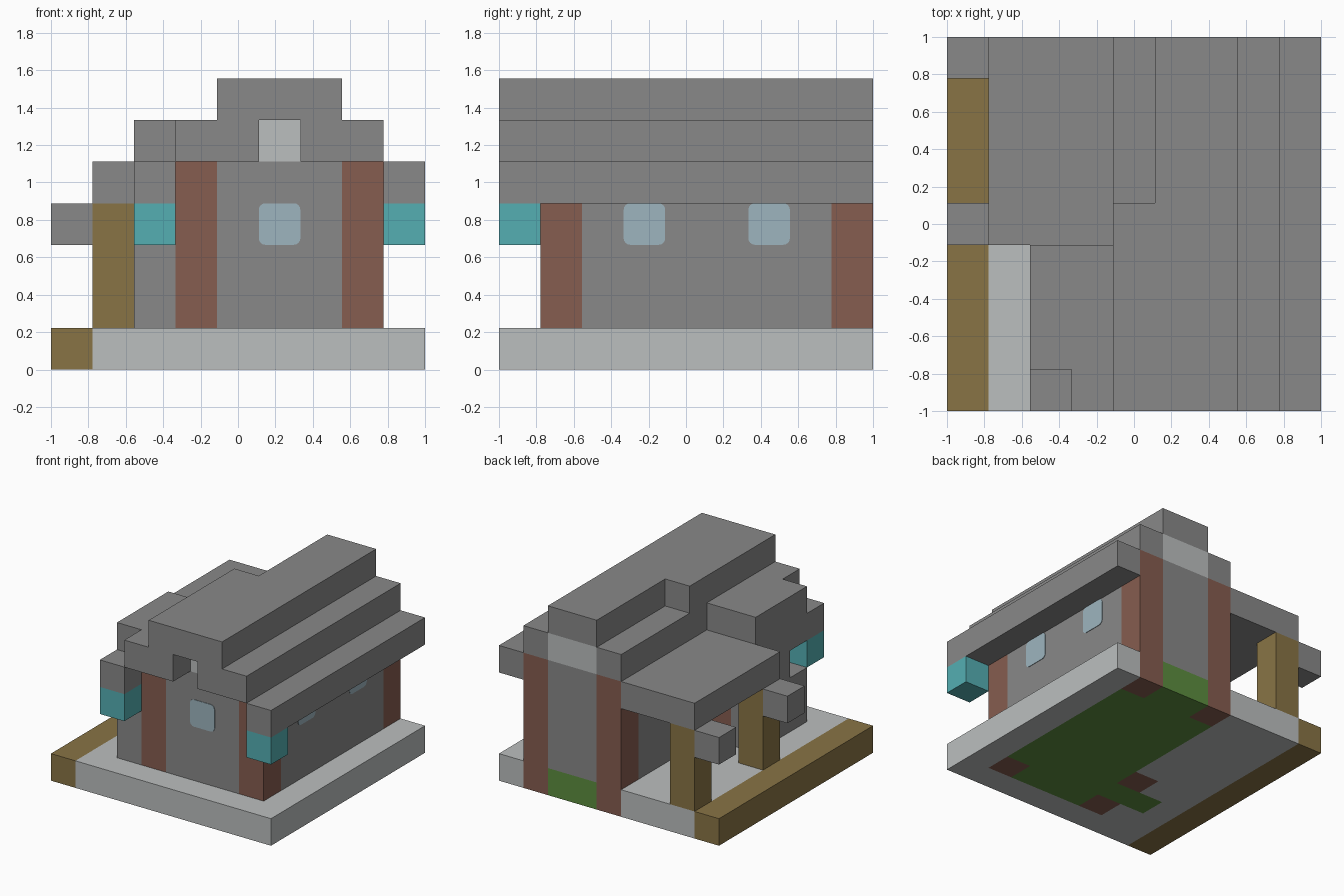
import bpy, bmesh
from mathutils import Matrix, Vector

default = bpy.data.objects.get("Cube")
if default:
    bpy.data.objects.remove(default, do_unlink=True)

U = 2 / 9  # one building unit; the plot is nine units square


def material(name, rgb):
    m = bpy.data.materials.new(name)
    m.use_nodes = True
    color = (*rgb, 1)
    m.diffuse_color = color
    m.node_tree.nodes["Principled BSDF"].inputs["Base Color"].default_value = color
    return m


STONE = material("grey_stone", (0.25, 0.25, 0.25))
PALE = material("pale_stone", (0.50, 0.52, 0.52))
BRICK = material("red_brick", (0.24, 0.11, 0.08))
WOOD = material("brown_wood", (0.25, 0.175, 0.06))
LAMP = material("turquoise", (0.09, 0.43, 0.45))
GLASS = material("pale_blue_glass", (0.34, 0.46, 0.52))
GRASS = material("green_ground", (0.11, 0.27, 0.05))


def finish(name, bm, mat):
    mesh = bpy.data.meshes.new(name)
    bm.to_mesh(mesh)
    bm.free()
    mesh.materials.append(mat)
    obj = bpy.data.objects.new(name, mesh)
    bpy.context.collection.objects.link(obj)
    return obj


def blocks(name, mat, *boxes):
    """Boxes given as inclusive unit ranges: (x range, y range, z range)."""
    bm = bmesh.new()
    for box in boxes:
        ranges = [r if isinstance(r, tuple) else (r, r) for r in box]
        size = Vector([(b - a + 1) * U for a, b in ranges])
        low = Vector([a * U for a, b in ranges]) - Vector((1, 1, 0))
        bmesh.ops.create_cube(bm, size=1, matrix=Matrix.Translation(low + size / 2)
                              @ Matrix.Diagonal((*size, 1)))
    return finish(name, bm, mat)


def window(name, center, turn):
    """Thin round-cornered pane; turn is its rotation about z."""
    bm = bmesh.new()
    bmesh.ops.create_cube(bm, size=1, matrix=Matrix.Diagonal((U, 0.008, U, 1)))
    corners = [e for e in bm.edges
               if abs(e.verts[0].co.y - e.verts[1].co.y) > 0.001]
    bmesh.ops.bevel(bm, geom=corners, offset=0.035, segments=4, profile=0.5,
                    affect='EDGES')
    obj = finish(name, bm, GLASS)
    obj.location = center
    obj.rotation_euler.z = turn


# Ground: paving around the house, timber edging, floor under the house
blocks("paving", PALE, (8, (0, 8), 0), ((1, 7), 0, 0), (1, (1, 8), 0),
       (2, 1, 0), (2, 3, 0), ((2, 3), (4, 8), 0))
blocks("timber_edging", WOOD, (0, (0, 8), 0))
blocks("house_floor", GRASS, ((5, 6), (1, 8), 0), (4, (1, 7), 0),
       (7, (2, 7), 0), ((2, 3), 2, 0))

# Walls with brick corner pillars
blocks("house_walls", STONE, ((4, 6), (1, 7), (1, 4)), ((5, 6), 8, (1, 4)),
       (7, (2, 7), (1, 4)), (3, 2, (1, 4)))
for i, (x, y) in enumerate([(3, 1), (7, 1), (3, 3), (4, 8), (7, 8)]):
    blocks(f"corner_pillar_{i + 1}", BRICK, (x, y, (0, 4)))

# Low side bay with a narrower shaft up to the roof
blocks("side_bay", STONE, (2, (1, 3), (1, 2)), (2, 2, 3))

# Gable infill at each end
blocks("front_gable_panel", PALE, (5, 1, 5))
blocks("back_gable_panel", PALE, ((5, 6), 8, 5))

# Stepped roof
blocks("roof_eaves", STONE, (8, (0, 8), 4), (2, (0, 3), 4))
blocks("roof_middle", STONE, (7, (0, 8), 5), (6, (0, 7), 5), (5, (2, 7), 5),
       (4, (0, 8), 5), (3, (0, 3), 5), (2, (1, 3), 5))
blocks("roof_ridge", STONE, ((4, 6), (0, 4), 6), ((5, 6), (5, 8), 6))

# Covered porch: roof, posts and beam ends
blocks("porch_roof", STONE, ((1, 3), (4, 8), 4))
for side, y in (("front", 4), ("back", 8)):
    blocks(f"porch_post_{side}", WOOD, (1, y, (1, 3)))
    blocks(f"porch_beam_end_{side}", STONE, (0, y, 3))

# Lamps hanging under the front eaves
for side, x in (("right", 2), ("left", 8)):
    blocks(f"eaves_lamp_{side}", LAMP, (x, 0, 3))

# Windows
quarter_turn = 1.5708
window("front_window", (U, U - 1, 3.5 * U), 0)
for side, y in (("front", -U), ("back", 2 * U)):
    window(f"side_window_{side}", (8 * U - 1, y, 3.5 * U), quarter_turn)
